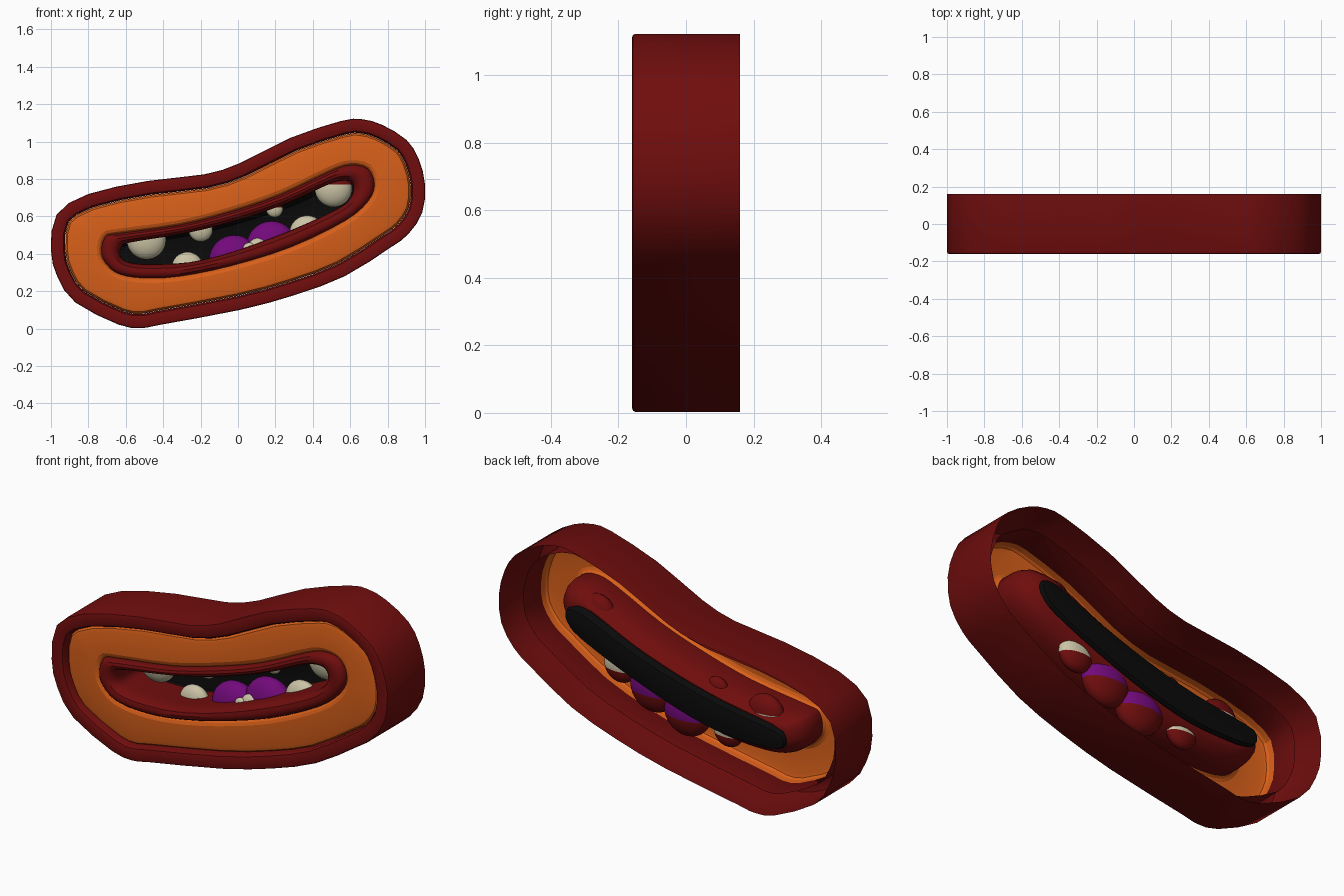
import bpy, bmesh
from mathutils import Vector

if "Cube" in bpy.data.objects:
    bpy.data.objects.remove(bpy.data.objects["Cube"])


def material(name, rgb):
    m = bpy.data.materials.new(name)
    m.diffuse_color = (*rgb, 1)
    m.use_nodes = True
    m.node_tree.nodes["Principled BSDF"].inputs["Base Color"].default_value = m.diffuse_color
    return m


RED = material("dark_red", (0.16, 0.004, 0.004))
ORANGE = material("orange", (0.68, 0.115, 0.01))
BLACK = material("black", (0.003, 0.003, 0.003))
BONE = material("bone", (0.60, 0.55, 0.38))
PURPLE = material("purple", (0.17, 0.003, 0.20))


def smooth_loop(pts, steps):
    """Closed Catmull-Rom curve through (x, z) points."""
    p = [Vector(q) for q in pts]
    n, out = len(p), []
    for i in range(n):
        a, b, c, d = p[i - 1], p[i], p[(i + 1) % n], p[(i + 2) % n]
        for k in range(steps):
            t = k / steps
            out.append(0.5 * (2 * b + (c - a) * t + (2 * a - 5 * b + 4 * c - d) * t * t
                              + (3 * b - a - 3 * c + d) * t ** 3))
    return out


def inset(loop, d):
    """Move a clockwise loop inwards by d."""
    n, out = len(loop), []
    for i, p in enumerate(loop):
        t = (loop[(i + 1) % n] - loop[i - 1]).normalized()
        out.append(p + Vector((t.y, -t.x)) * d)
    return out


def mix(a, b, t):
    return [p.lerp(q, t) for p, q in zip(a, b)]


def skin(bm, rings):
    """Skin rings of (loop, y) with quads and return the vertex rows."""
    rows = [[bm.verts.new((p.x, y, p.y)) for p in loop] for loop, y in rings]
    n = len(rows[0])
    for r, s in zip(rows, rows[1:]):
        for i in range(n):
            j = (i + 1) % n
            bm.faces.new((r[i], s[i], s[j], r[j]))
    return rows


def finish(name, bm, *mats, angle=0.6):
    bmesh.ops.recalc_face_normals(bm, faces=bm.faces)
    me = bpy.data.meshes.new(name)
    bm.to_mesh(me)
    bm.free()
    for m in mats:
        me.materials.append(m)
    ob = bpy.data.objects.new(name, me)
    bpy.context.collection.objects.link(ob)
    bpy.ops.object.select_all(action='DESELECT')
    ob.select_set(True)
    bpy.context.view_layer.objects.active = ob
    bpy.ops.object.shade_smooth_by_angle(angle=angle)


def ball(name, x, z, r, mat, side, y=0.02):
    """Flattened ball whose root half (side +1 top, -1 bottom) is gum red."""
    bm = bmesh.new()
    bmesh.ops.create_uvsphere(bm, u_segments=24, v_segments=16, radius=r)
    for f in bm.faces:
        f.material_index = int(f.calc_center_median().z * side > 0.1 * r)
    for v in bm.verts:
        v.co = (v.co.x + x, v.co.y * 0.55 + y, v.co.z + z)
    finish(name, bm, mat, RED)


# Outlines, clockwise seen from the front
outer = smooth_loop([
    (-1, .42), (-.97, .61), (-.80, .72), (-.48, .79), (-.18, .825), (.01, .885),
    (.28, 1.02), (.55, 1.11), (.66, 1.12), (.77, 1.09), (.90, 1.01), (.965, .91),
    (1, .77), (.985, .62), (.91, .505), (.81, .43), (.57, .28), (.305, .18),
    (.01, .10), (-.42, .02), (-.52, .003), (-.64, .022), (-.87, .14), (-.965, .275)], 2)
lip = smooth_loop([
    (-.73, .40), (-.71, .49), (-.63, .51), (-.31, .555), (-.04, .625), (.225, .715),
    (.49, .84), (.60, .875), (.695, .855), (.73, .77), (.695, .68), (.57, .575),
    (.28, .435), (-.04, .335), (-.31, .28), (-.50, .27), (-.63, .29), (-.695, .335)], 3)
opening = smooth_loop([
    (-.63, .40), (-.62, .44), (-.57, .462), (-.28, .51), (-.015, .575), (.25, .665),
    (.47, .765), (.55, .79), (.60, .785), (.617, .75), (.60, .70), (.53, .64),
    (.28, .525), (-.015, .415), (-.26, .355), (-.48, .345), (-.57, .352), (-.615, .37)], 3)

# Outer wall and folded rim, open at the back
bm = bmesh.new()
skin(bm, [(inset(outer, d), y) for d, y in (
    (0, .16), (0, -.15), (.003, -.157), (.012, -.16), (.05, -.16), (.066, -.155),
    (.075, -.14), (.075, .06))])
finish("outer_rim", bm, RED)

# Orange band: filled between two rolled edges
bm = bmesh.new()
row_a = skin(bm, [(inset(outer, d), y) for d, y in (
    (.076, -.09), (.08, -.12), (.088, -.131), (.105, -.136))])[-1]
row_b = skin(bm, [(inset(lip, d), y) for d, y in (
    (-.025, -.136), (-.01, -.13), (.002, -.115), (.002, -.09))])[0]
edges = [bm.edges.get((row[i - 1], row[i])) for row in (row_a, row_b) for i in range(len(row))]
bmesh.ops.triangle_fill(bm, use_beauty=True, edges=edges, normal=(0, -1, 0))
finish("orange_band", bm, ORANGE, angle=0.3)

# Rolled lips: closed tube that slopes back to the mouth
bm = bmesh.new()
skin(bm, [(mix(lip, opening, t), y) for t, y in (
    (0, -.05), (0, -.128), (.06, -.143), (.2, -.155), (.45, -.16), (.7, -.154),
    (.88, -.135), (.97, -.11), (1, -.08), (1, .085), (.9, .085), (.6, .07),
    (.2, .03), (.05, -.01), (0, -.05))])
bmesh.ops.remove_doubles(bm, verts=bm.verts, dist=1e-5)
finish("lips", bm, RED)

# Dark mouth backing
wide = [Vector((p.x * 1.05, p.y - .01)) for p in opening]
bm = bmesh.new()
rows = skin(bm, [(opening, .065), (wide, .09), (inset(wide, .008), .11), (inset(wide, .03), .115)])
bm.faces.new(rows[-1])
finish("mouth_back", bm, BLACK)

# Teeth: (x, z, radius)
for i, (x, z, r) in enumerate([(-.49, .475, .105), (-.20, .53, .065), (.195, .64, .045),
                               (.51, .75, .10)]):
    ball(f"upper_tooth_{i + 1}", x, z, r, BONE, 1)
for i, (x, z, r) in enumerate([(-.27, .325, .085), (.11, .42, .065), (.37, .51, .095)]):
    ball(f"lower_tooth_{i + 1}", x, z, r, BONE, -1, -.04 if i == 1 else .02)
ball("lower_tooth_small", .06, .425, .035, BONE, -1, -.06)

# Tongue lobes
ball("tongue_left", -.02, .365, .135, PURPLE, -1, .01)
ball("tongue_right", .18, .44, .135, PURPLE, -1, .01)
